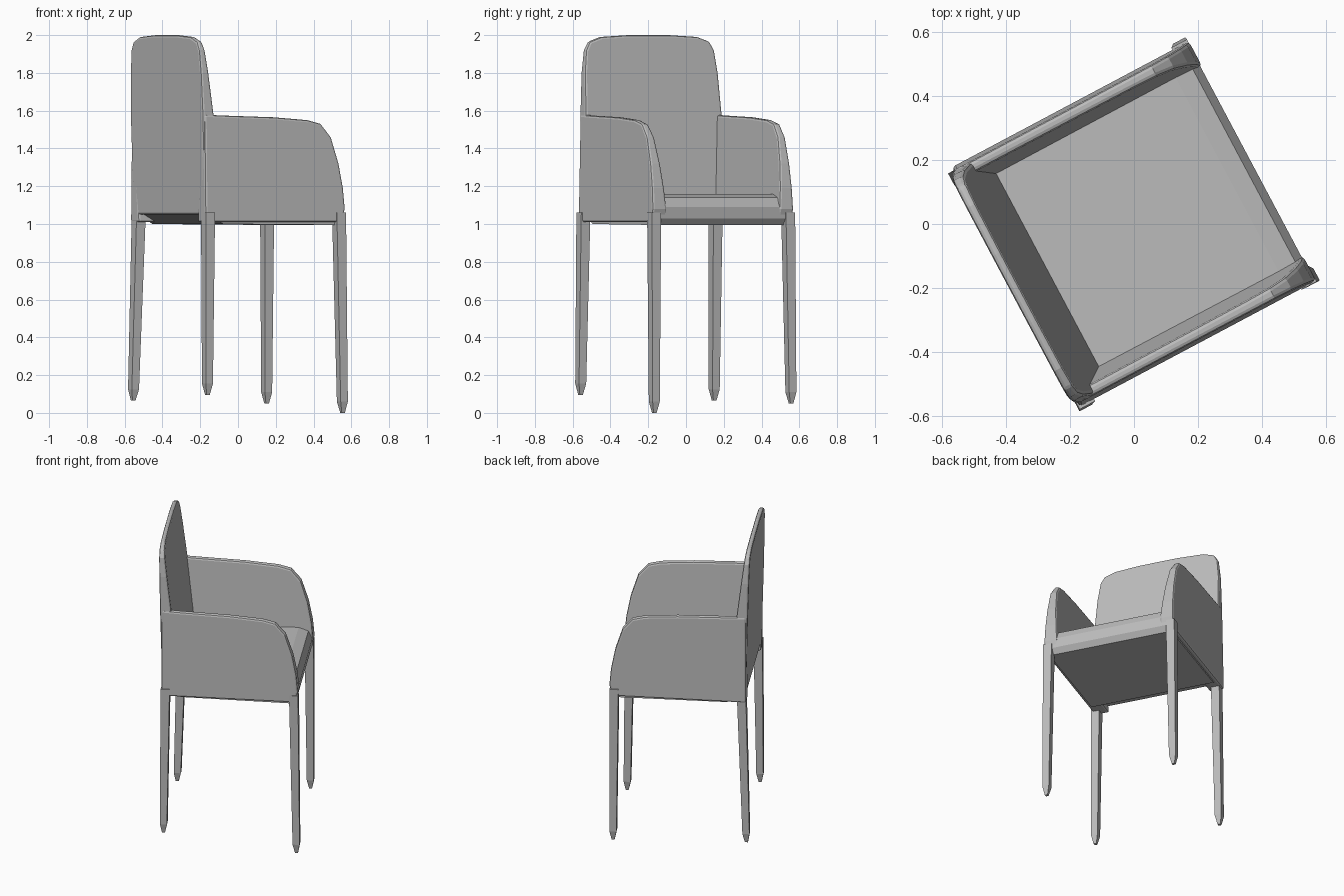
import bpy, bmesh, math
from mathutils import Matrix, Vector

cube = bpy.data.objects.get("Cube")
if cube:
    bpy.data.objects.remove(cube, do_unlink=True)

# The chair is built facing +x, then turned to its final heading
TURN = Matrix.Rotation(math.radians(28), 4, 'Z')

grey = bpy.data.materials.new("soft_grey")
grey.use_nodes = True
grey.diffuse_color = (0.5, 0.5, 0.5, 1)
grey.node_tree.nodes["Principled BSDF"].inputs["Base Color"].default_value = (0.5, 0.5, 0.5, 1)


def loft(name, rings, bevel=0.0):
    """Skin a closed solid through rings of equal point count."""
    bm = bmesh.new()
    loops = [[bm.verts.new(p) for p in ring] for ring in rings]
    n = len(loops[0])
    for a, b in zip(loops, loops[1:]):
        for i in range(n):
            j = (i + 1) % n
            bm.faces.new((a[i], a[j], b[j], b[i]))
    bm.faces.new(loops[0][::-1])
    bm.faces.new(loops[-1])
    bmesh.ops.recalc_face_normals(bm, faces=bm.faces)
    bm.transform(TURN)
    mesh = bpy.data.meshes.new(name)
    bm.to_mesh(mesh)
    bm.free()
    mesh.materials.append(grey)
    obj = bpy.data.objects.new(name, mesh)
    bpy.context.collection.objects.link(obj)
    if bevel:
        mod = obj.modifiers.new("soft_edges", 'BEVEL')
        mod.width = bevel
        mod.segments = 2
        mod.limit_method = 'ANGLE'
        mod.angle_limit = math.radians(40)
    return obj


# Backrest: rounded outline, thick at the seat and thin at the top
half = [(0.395, 1.05), (0.405, 1.3), (0.41, 1.57), (0.40, 1.8),
        (0.385, 1.92), (0.36, 1.965), (0.29, 1.99), (0.12, 2.0)]
outline = half + [(-y, z) for y, z in reversed(half)]
rear = [(-0.415 - 0.025 * (z - 1), y, z) for y, z in outline]
face = [(-0.29 - 0.12 * (z - 1), y, z) for y, z in outline]
loft("backrest", [rear, face], 0.012)

# Arms: side panels with a rounded front corner and a wedge section
arm = [(-0.42, 1.01), (-0.42, 1.58), (-0.33, 1.575), (0.0, 1.565), (0.2, 1.55),
       (0.28, 1.53), (0.34, 1.46), (0.385, 1.32), (0.41, 1.19), (0.42, 1.08), (0.40, 1.01)]
for side, label in ((1, "left"), (-1, "right")):
    outer = [(x, side * (0.425 - 0.02 * (z - 1)), z) for x, z in arm]
    inner = [(x, side * (0.33 + 0.085 * (z - 1)), z) for x, z in arm]
    loft(label + "_arm", [outer, inner], 0.012)

# Seat: cushion profile, rolled at the front and cut up at the rear
seat = [(-0.40, 1.06), (-0.3, 1.0), (0.385, 0.995), (0.41, 1.03),
        (0.415, 1.09), (0.39, 1.14), (0.33, 1.16), (-0.35, 1.14)]
loft("seat", [[(x, y, z) for x, z in seat] for y in (-0.4, 0.4)])

# Legs: slim square posts, splayed slightly and ending in a blunt point
legs = {
    "back_left_leg": ((-0.39, 0.385), (-0.42, 0.392), 0.065),
    "back_right_leg": ((-0.395, -0.405), (-0.405, -0.417), 0.095),
    "front_right_leg": ((0.393, -0.40), (0.41, -0.408), 0.0),
    "front_left_leg": ((0.39, 0.405), (0.395, 0.42), 0.05),
}
for name, (top, foot, base) in legs.items():
    rings = []
    for z, width in ((1.06, 0.055), (base + 0.06, 0.043), (base, 0.018)):
        t = (1.06 - z) / (1.06 - base)
        x, y = Vector(top).lerp(Vector(foot), t)
        rings.append([(x + sx * width / 2, y + sy * width / 2, z)
                      for sx, sy in ((-1, -1), (1, -1), (1, 1), (-1, 1))])
    loft(name, rings)
